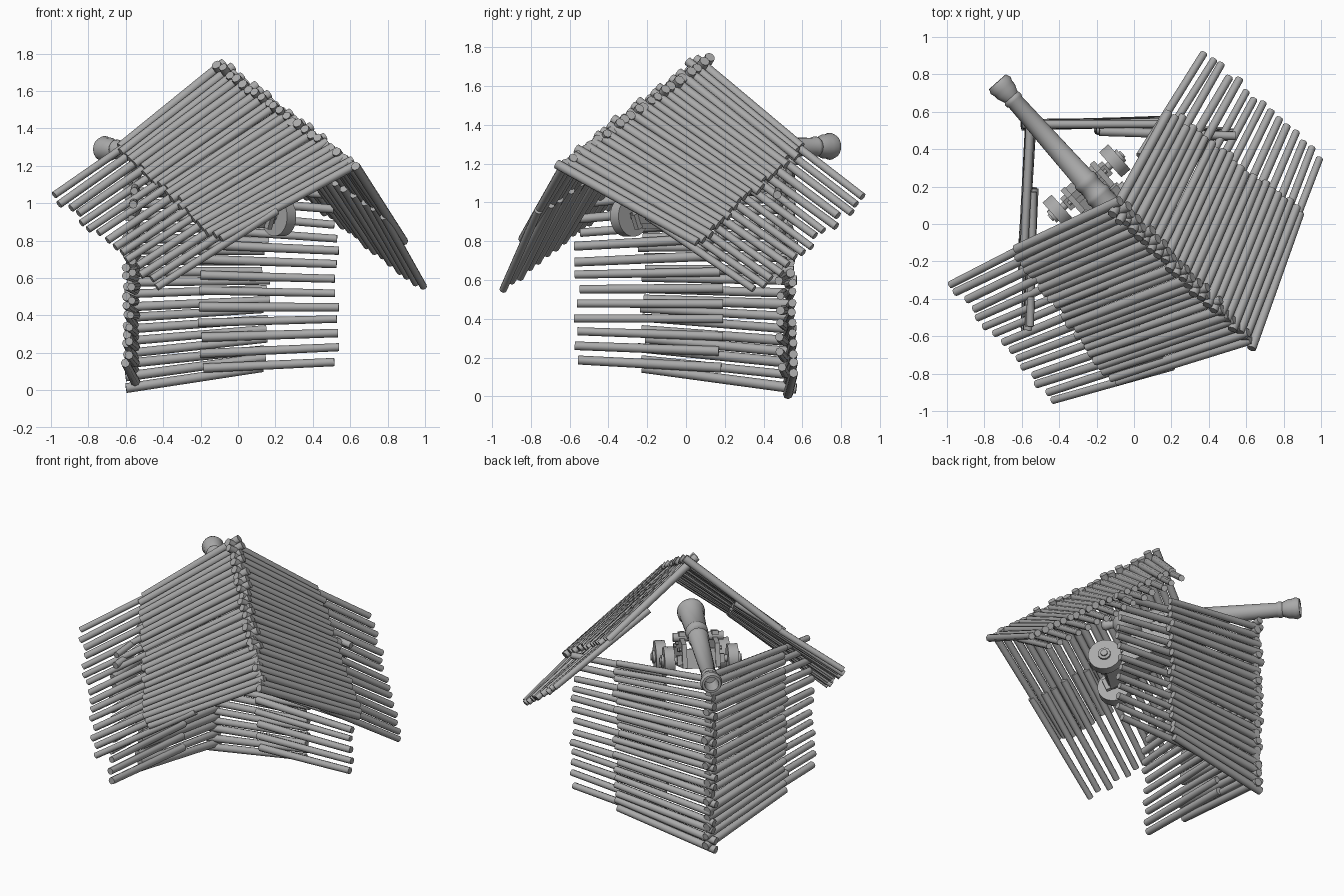
import bpy, bmesh, math, random
from mathutils import Vector, Matrix

random.seed(4)
if "Cube" in bpy.data.objects:
    bpy.data.objects.remove(bpy.data.objects["Cube"])

grey = bpy.data.materials.new("plain_grey")
grey.use_nodes = True
COLOUR = (0.4, 0.4, 0.4, 1)
grey.diffuse_color = COLOUR
grey.node_tree.nodes["Principled BSDF"].inputs["Base Color"].default_value = COLOUR


def finish(name, bm, matrix=Matrix()):
    bmesh.ops.recalc_face_normals(bm, faces=bm.faces)
    mesh = bpy.data.meshes.new(name)
    bm.to_mesh(mesh)
    bm.free()
    mesh.materials.append(grey)
    ob = bpy.data.objects.new(name, mesh)
    ob.matrix_world = matrix
    bpy.context.collection.objects.link(ob)
    bpy.ops.object.select_all(action='DESELECT')
    ob.select_set(True)
    bpy.context.view_layer.objects.active = ob
    bpy.ops.object.shade_smooth_by_angle(angle=math.radians(50))


def rod(bm, a, b, r1, r2=None, sides=8):
    a, b = Vector(a), Vector(b)
    turn = (b - a).to_track_quat('Z', 'Y').to_matrix().to_4x4()
    bmesh.ops.create_cone(bm, cap_ends=True, segments=sides, radius1=r1,
                          radius2=r1 if r2 is None else r2, depth=(b - a).length,
                          matrix=Matrix.Translation((a + b) / 2) @ turn)


def box(bm, centre, size):
    bmesh.ops.create_cube(bm, size=1, matrix=Matrix.Translation(centre) @ Matrix.Diagonal((*size, 1)))


def mirrored(p, shift):
    # reflection across the diagonal that runs through the corner and the ridge
    return Vector((-p.y + shift[0], -p.x + shift[1], p.z))


def log_layer(name, starts, ends, count, radius, shifts=None):
    # logs laid between two guide lines; shifts (start, end) make it the mirrored side
    bm = bmesh.new()
    (s0, s1), (e0, e1) = [[Vector(p) for p in line] for line in (starts, ends)]
    for i in range(count):
        t = (i + (0.2 if shifts else -0.2)) / (count - 1)
        a, b = s0.lerp(s1, t), e0.lerp(e1, t)
        axis = (b - a).normalized()
        a += axis * random.uniform(-0.015, 0.015)
        b += axis * random.uniform(-0.02, 0.02)
        for p in (a, b):
            p += Vector([random.uniform(-0.006, 0.006) for _ in range(3)])
        if shifts:
            a, b = mirrored(a, shifts[0]), mirrored(b, shifts[1])
        r = radius * random.uniform(0.92, 1.08)
        rod(bm, a, b, r, r * 0.9)
    finish(name, bm)


# Two log walls meeting at a corner, and two roof slopes meeting at a falling ridge
for side, flip in (("back", False), ("side", True)):
    log_layer(side + "_wall_outer_logs",
              ((-0.59, 0.53, 0.03), (-0.59, 0.53, 1.2)),
              ((0.15, 0.55, 0.13), (0.15, 0.54, 1.12)), 20, 0.025,
              ((-0.02, -0.03), (-0.05, -0.08)) if flip else None)
    log_layer(side + "_wall_inner_logs",
              ((-0.2, 0.51, 0.13), (-0.2, 0.5, 1.13)),
              ((0.53, 0.49, 0.17), (0.53, 0.47, 1.05)), 13, 0.024,
              ((-0.04, -0.02), (-0.09, -0.03)) if flip else None)
    log_layer(side + "_roof_upper_logs",
              ((-0.06, 0.12, 1.75), (0.65, -0.62, 1.2)),
              ((-0.64, -0.15, 1.29), (-0.1, -0.86, 0.8)), 23, 0.025,
              ((0, 0), (0.03, -0.03)) if flip else None)
    log_layer(side + "_roof_lower_logs",
              ((-0.37, -0.02, 1.46), (0.2, -0.77, 0.94)),
              ((-0.98, -0.33, 1.03), (-0.42, -0.95, 0.55)), 15, 0.023,
              ((0, 0), (0.04, -0.05)) if flip else None)


# Cannon barrel: a lathed profile, muzzle first
def lathe(name, profile, matrix, steps=24):
    bm = bmesh.new()
    verts = [bm.verts.new((x, 0, r)) for x, r in profile]
    edges = [bm.edges.new(pair) for pair in zip(verts, verts[1:])]
    bmesh.ops.spin(bm, geom=verts + edges, cent=(0, 0, 0), axis=(1, 0, 0),
                   angle=math.tau, steps=steps, use_merge=True)
    bmesh.ops.remove_doubles(bm, verts=bm.verts, dist=0.0005)
    finish(name, bm, matrix)


heading = math.atan2(0.72, -0.64)
barrel_frame = Matrix.Translation((-0.73, 0.76, 1.29)) @ Matrix.Rotation(heading, 4, 'Z') \
    @ Matrix.Rotation(math.radians(-1), 4, 'Y')
lathe("cannon_barrel", [
    (-0.1, 0), (-0.1, 0.035), (0, 0.045), (0, 0.06), (-0.025, 0.07), (-0.05, 0.062),
    (-0.07, 0.062), (-0.11, 0.046), (-0.12, 0.052), (-0.135, 0.052), (-0.145, 0.046),
    (-0.69, 0.06), (-0.7, 0.067), (-0.73, 0.067), (-0.74, 0.062), (-0.79, 0.064),
    (-0.8, 0.072), (-0.82, 0.072), (-0.83, 0.068), (-1.1, 0.078), (-1.11, 0.088),
    (-1.14, 0.088), (-1.17, 0.06), (-1.19, 0.025), (-1.21, 0.025), (-1.24, 0.035),
    (-1.26, 0.025), (-1.27, 0)], barrel_frame)

# Carriage, built pointing along +x and then tilted nose up
carriage = Matrix.Translation((-0.1, 0.03, 1.03)) @ Matrix.Rotation(heading, 4, 'Z') \
    @ Matrix.Rotation(math.radians(-22), 4, 'Y')
AXLES = (-0.27, 0.25)

bm = bmesh.new()
cheek = [(-0.33, -0.05), (0.31, -0.05), (0.31, 0.1), (0.12, 0.15), (0.02, 0.15), (0.02, 0.12),
         (-0.1, 0.12), (-0.1, 0.08), (-0.22, 0.08), (-0.22, 0.03), (-0.33, 0.03)]
for y in (-0.12, 0.09):
    face = bm.faces.new([bm.verts.new((x, y, z)) for x, z in cheek])
    moved = bmesh.ops.extrude_face_region(bm, geom=[face])["geom"]
    bmesh.ops.translate(bm, vec=(0, 0.03, 0),
                        verts=[v for v in moved if isinstance(v, bmesh.types.BMVert)])
box(bm, (0, 0, -0.04), (0.6, 0.2, 0.03))
box(bm, (0.28, 0, 0.015), (0.04, 0.2, 0.11))
finish("carriage_cheeks", bm, carriage)

bm = bmesh.new()
for x in AXLES:
    box(bm, (x, 0, 0), (0.07, 0.3, 0.06))
    rod(bm, (x, -0.26, 0), (x, 0.26, 0), 0.022, sides=12)
rod(bm, (0.16, -0.16, 0.14), (0.16, 0.16, 0.14), 0.028, sides=12)
finish("axles_and_trunnions", bm, carriage)

bm = bmesh.new()
for x, radius in zip(AXLES, (0.105, 0.09)):
    for s in (-1, 1):
        rod(bm, (x, s * 0.17, 0), (x, s * 0.235, 0), radius, sides=24)
        rod(bm, (x, s * 0.23, 0), (x, s * 0.25, 0), 0.04, sides=12)
finish("carriage_wheels", bm, carriage)

# Iron straps and bolts on the cheeks
bm = bmesh.new()
for s in (-1, 1):
    box(bm, (0.16, s * 0.105, 0.16), (0.1, 0.04, 0.03))
    for x, z in ((-0.28, -0.01), (-0.16, 0.04), (-0.05, 0.08), (0.08, 0.1), (0.16, 0.06), (0.27, 0.07)):
        rod(bm, (x, s * 0.11, z), (x, s * 0.135, z), 0.014, sides=6)
finish("straps_and_bolts", bm, carriage)
